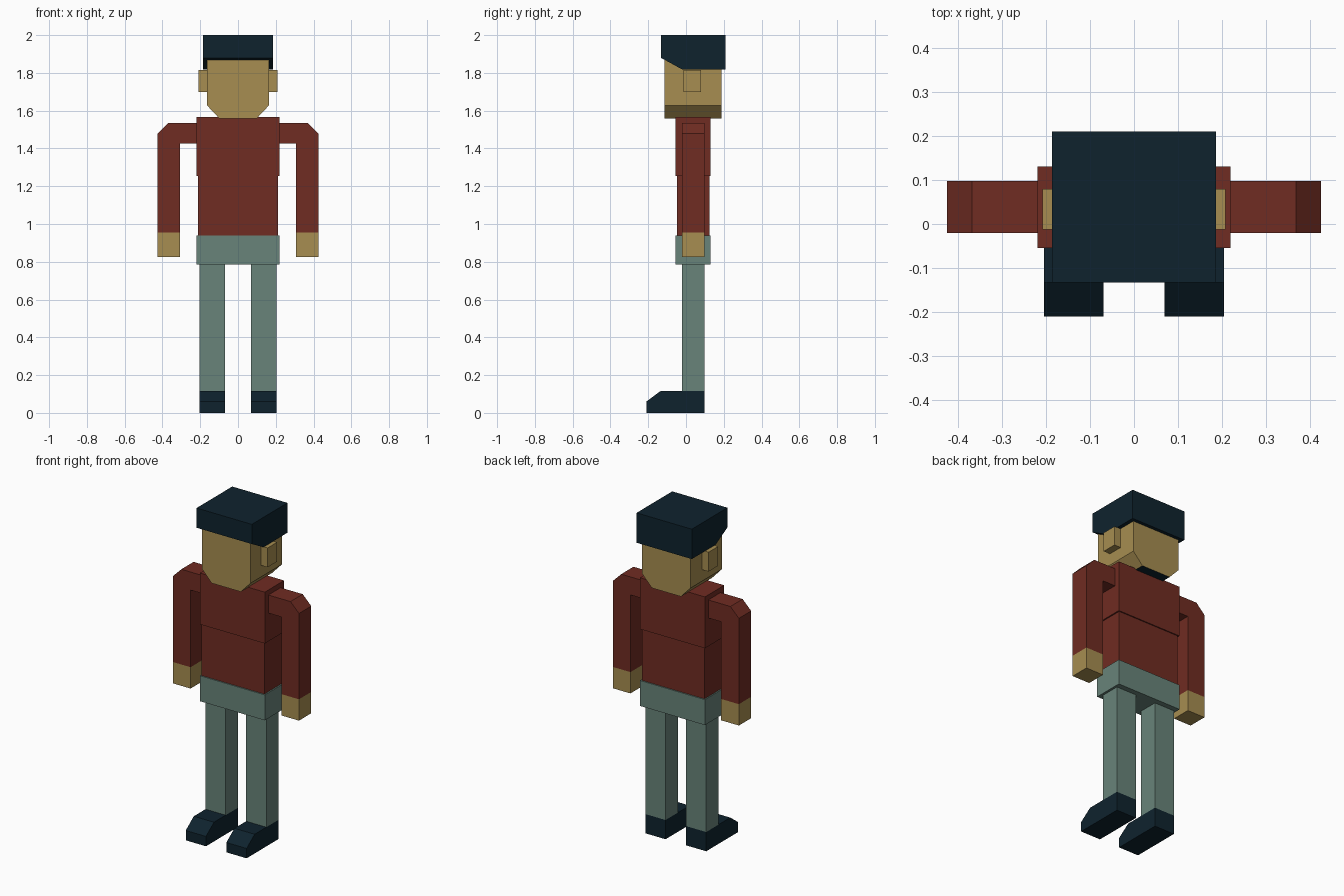
import bpy, bmesh

if "Cube" in bpy.data.objects:
    bpy.data.objects.remove(bpy.data.objects["Cube"])


def mat(name, rgb):
    m = bpy.data.materials.new(name)
    m.diffuse_color = (*rgb, 1)
    m.use_nodes = True
    m.node_tree.nodes["Principled BSDF"].inputs["Base Color"].default_value = m.diffuse_color
    return m


SKIN = mat("tan skin", (0.385, 0.268, 0.082))
RED = mat("dark red shirt", (0.160, 0.025, 0.016))
TEAL = mat("grey green trousers", (0.140, 0.230, 0.194))
NAVY = mat("dark navy", (0.0045, 0.0165, 0.027))


def prism(name, profile, axis, lo, hi, *mats):
    """Extrude a profile along x (points are y, z) or along y (points are x, z)."""
    bm = bmesh.new()
    verts = [bm.verts.new((lo, a, b) if axis == 'x' else (a, lo, b)) for a, b in profile]
    face = bm.faces.new(verts)
    ext = bmesh.ops.extrude_face_region(bm, geom=[face])
    moved = [g for g in ext['geom'] if isinstance(g, bmesh.types.BMVert)]
    d = hi - lo
    bmesh.ops.translate(bm, verts=moved, vec=(d, 0, 0) if axis == 'x' else (0, d, 0))
    bmesh.ops.recalc_face_normals(bm, faces=bm.faces)
    # a second material goes on the faces pointing straight down
    if len(mats) > 1:
        for f in bm.faces:
            if f.normal.z < -0.99:
                f.material_index = 1
    me = bpy.data.meshes.new(name)
    bm.to_mesh(me)
    bm.free()
    for m in mats:
        me.materials.append(m)
    ob = bpy.data.objects.new(name, me)
    bpy.context.collection.objects.link(ob)
    return ob


def box(name, x, y, z, m):
    rect = [(x[0], z[0]), (x[1], z[0]), (x[1], z[1]), (x[0], z[1])]
    return prism(name, rect, 'y', y[0], y[1], m)


def mirrored(ob):
    """Pair of parts, left and right."""
    ob.modifiers.new("Mirror", 'MIRROR').use_mirror_merge = False
    return ob


LIMB_Y = (-0.02, 0.098)

# Torso and hips
box("chest", (-0.219, 0.219), (-0.055, 0.131), (1.253, 1.566), RED)
box("waist", (-0.211, 0.211), (-0.048, 0.124), (0.94, 1.253), RED)
box("hips", (-0.219, 0.219), (-0.055, 0.131), (0.785, 0.94), TEAL)

# Legs and shoes
mirrored(box("leg", (0.069, 0.205), LIMB_Y, (0.117, 0.785), TEAL))
mirrored(prism("shoe", [(-0.21, 0), (-0.21, 0.06), (-0.133, 0.117), (0.098, 0.117), (0.098, 0)],
               'x', 0.069, 0.205, NAVY))

# Bent sleeves with a chamfered shoulder, and hands
sleeve = [(0.215, 1.425), (0.306, 1.425), (0.306, 0.955), (0.425, 0.955),
          (0.425, 1.478), (0.368, 1.535), (0.215, 1.535)]
mirrored(prism("sleeve", sleeve, 'y', *LIMB_Y, RED))
mirrored(box("hand", (0.306, 0.425), LIMB_Y, (0.825, 0.955), SKIN))

# Head with chamfered jaw and dark underside, and ears
head = [(-0.098, 1.558), (0.098, 1.558), (0.163, 1.627), (0.163, 1.89),
        (-0.163, 1.89), (-0.163, 1.627)]
prism("head", head, 'y', -0.113, 0.189, SKIN, NAVY)
mirrored(box("ear", (0.16, 0.208), (-0.012, 0.08), (1.698, 1.816), SKIN))

# Flat cap, cut up at the brow
prism("cap", [(-0.133, 1.88), (-0.02, 1.818), (0.21, 1.818), (0.21, 2.0), (-0.133, 2.0)],
      'x', -0.186, 0.186, NAVY)
